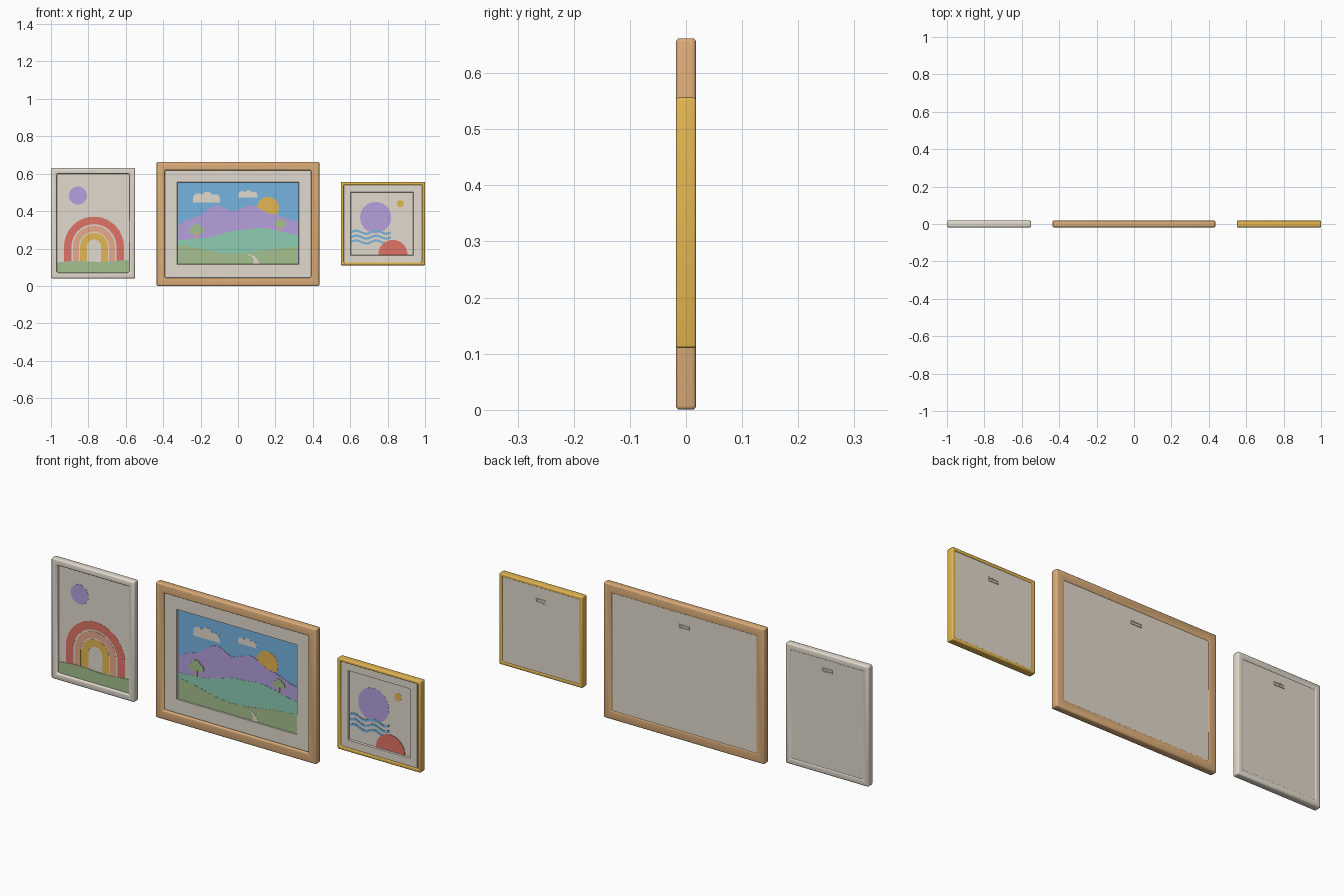
import bpy, bmesh, math
from mathutils import Vector

cube = bpy.data.objects.get("Cube")
if cube:
    bpy.data.objects.remove(cube)


def material(name, r, g, b):
    lin = [((c / 255 + 0.055) / 1.055) ** 2.4 for c in (r, g, b)] + [1]
    m = bpy.data.materials.new(name)
    m.use_nodes = True
    m.diffuse_color = lin
    m.node_tree.nodes["Principled BSDF"].inputs["Base Color"].default_value = lin
    return m


WHITE = material("warm white", 226, 218, 205)
OAK = material("oak", 220, 173, 121)
GOLD = material("gold", 228, 183, 82)
SKY = material("sky blue", 118, 180, 224)
PURPLE = material("lilac", 182, 160, 222)
TEAL = material("mint teal", 142, 205, 180)
GREEN = material("sage green", 165, 192, 143)
RED = material("coral red", 224, 115, 102)
PEACH = material("peach", 232, 170, 140)

PAPER = -0.002   # front face of the paper
LAYER = 0.0008   # step between painted layers


def finish(name, bm, mat, smooth=False):
    bmesh.ops.recalc_face_normals(bm, faces=bm.faces)
    mesh = bpy.data.meshes.new(name)
    bm.to_mesh(mesh)
    bm.free()
    mesh.materials.append(mat)
    ob = bpy.data.objects.new(name, mesh)
    bpy.context.collection.objects.link(ob)
    if smooth:
        bpy.ops.object.select_all(action='DESELECT')
        ob.select_set(True)
        bpy.context.view_layer.objects.active = ob
        bpy.ops.object.shade_smooth_by_angle(angle=math.radians(40))
    return ob


def ring(name, cx, cz, w, h, border, y0, y1, mat, bevel, slope=0.0):
    """Mitred rectangular frame; slope widens the front of the opening."""
    bm = bmesh.new()

    def loop(inset, y):
        a, b = w / 2 - inset, h / 2 - inset
        return [bm.verts.new((cx + sx * a, y, cz + sz * b))
                for sx, sz in ((-1, -1), (1, -1), (1, 1), (-1, 1))]

    loops = [loop(0, y0), loop(border - slope, y0), loop(border, y1), loop(0, y1)]
    for i in range(4):
        p, q = loops[i], loops[(i + 1) % 4]
        for k in range(4):
            n = (k + 1) % 4
            bm.faces.new((p[k], p[n], q[n], q[k]))
    if bevel:
        bmesh.ops.recalc_face_normals(bm, faces=bm.faces)
        sharp = [e for e in bm.edges if e.calc_face_angle() > 0.5]
        bmesh.ops.bevel(bm, geom=sharp, offset=bevel, segments=3,
                        profile=0.5, affect='EDGES', clamp_overlap=True)
    return finish(name, bm, mat, True)


def board(name, cx, cz, w, h, y0, y1, mat, bevel=0.0):
    bm = bmesh.new()
    bmesh.ops.create_cube(bm, size=1)
    for v in bm.verts:
        v.co = Vector((cx + v.co.x * w, (y0 + y1) / 2 + v.co.y * (y1 - y0), cz + v.co.z * h))
    if bevel:
        depth_edges = [e for e in bm.edges if abs(e.verts[0].co.y - e.verts[1].co.y) > 1e-5]
        bmesh.ops.bevel(bm, geom=depth_edges, offset=bevel, segments=4,
                        profile=0.5, affect='EDGES')
    return finish(name, bm, mat)


def plate(name, a, b, layer, mat):
    """Thin painted plate filling the strip between point rows a and b."""
    front = PAPER - layer * LAYER
    bm = bmesh.new()
    rows = [[bm.verts.new((x, front, z)) for x, z in row] for row in (a, b)]
    for i in range(len(a) - 1):
        bm.faces.new((rows[0][i], rows[0][i + 1], rows[1][i + 1], rows[1][i]))
    bmesh.ops.remove_doubles(bm, verts=bm.verts, dist=1e-5)
    bmesh.ops.dissolve_degenerate(bm, edges=bm.edges, dist=1e-6)
    out = bmesh.ops.extrude_face_region(bm, geom=bm.faces[:])
    for v in out["geom"]:
        if isinstance(v, bmesh.types.BMVert):
            v.co.y = PAPER + 0.0005
    return finish(name, bm, mat)


def arc(cx, cz, r, start=math.pi, end=0.0, n=24):
    return [(cx + r * math.cos(start + (end - start) * i / n),
             cz + r * math.sin(start + (end - start) * i / n)) for i in range(n + 1)]


def disc(name, cx, cz, r, layer, mat):
    plate(name, arc(cx, cz, r), arc(cx, cz, r, -math.pi), layer, mat)


def arch(name, cx, cz, r0, r1, foot, layer, mat):
    rows = [[(cx - r, foot)] + arc(cx, cz, r) + [(cx + r, foot)] for r in (r1, r0)]
    plate(name, *rows, layer, mat)


def smooth_line(pts, n=8):
    """Eased curve through a few points."""
    line = [pts[0]]
    for (x0, z0), (x1, z1) in zip(pts, pts[1:]):
        for i in range(1, n + 1):
            t = i / n
            line.append((x0 + (x1 - x0) * t, z0 + (z1 - z0) * t * t * (3 - 2 * t)))
    return line


def land(name, pts, bottom, layer, mat):
    top = smooth_line(pts)
    plate(name, top, [(x, bottom) for x, _ in top], layer, mat)


def puff(name, lobes, base, layer, mat, n=40):
    """Flat-bottomed outline over several round lobes."""
    lo = min(x - r for x, z, r in lobes)
    hi = max(x + r for x, z, r in lobes)
    xs = [lo + (hi - lo) * i / n for i in range(n + 1)]
    top = [(x, max([base + 0.001] + [cz + math.sqrt(r * r - (x - cx) ** 2)
                                     for cx, cz, r in lobes if abs(x - cx) < r])) for x in xs]
    plate(name, top, [(x, base) for x in xs], layer, mat)


# Frames with backing boards, paper and hangers
def picture(name, cx, cz, w, h, border, mat, bevel, hang, paper=WHITE):
    ring(name + "_frame", cx, cz, w, h, border, -0.018, 0.018, mat, bevel)
    iw, ih = w - 2 * border + 0.004, h - 2 * border + 0.004
    board(name + "_paper", cx, cz, iw, ih, PAPER, 0.004, paper)
    board(name + "_backing", cx, cz, iw, ih, 0.004, 0.014, WHITE)
    ring(name + "_hanger", cx, hang, 0.056, 0.018, 0.005, 0.0135, 0.0175, WHITE, 0.001)
    return iw, ih


picture("left", -0.775, 0.335, 0.45, 0.59, 0.031, WHITE, 0.008, 0.55)
mw, mh = picture("middle", 0, 0.331, 0.87, 0.662, 0.044, OAK, 0.007, 0.555, SKY)
rw, rh = picture("right", 0.775, 0.333, 0.45, 0.446, 0.016, GOLD, 0.005, 0.475)

# Mats with sloped openings
ring("middle_mat", 0, 0.335, mw, 0.575, (mw - 0.645) / 2, -0.010, 0.0, WHITE, 0, 0.003)
ring("right_mat", 0.77, 0.333, rw - 0.008, rh, (rw - 0.338) / 2, -0.010, 0.0, WHITE, 0, 0.003)

# Left artwork: rainbow on a lawn under a moon
disc("moon", -0.856, 0.483, 0.048, 1, PURPLE)
for name, r0, r1, mat in (("red", 0.120, 0.160, RED), ("peach", 0.080, 0.112, PEACH),
                          ("gold", 0.038, 0.074, GOLD)):
    arch("rainbow_" + name, -0.77, 0.21, r0, r1, 0.11, 1, mat)
land("lawn", [(-0.97, 0.126), (-0.87, 0.134), (-0.72, 0.128), (-0.58, 0.138)], 0.07, 3, GREEN)

# Middle artwork: landscape
disc("sun", 0.16, 0.418, 0.058, 1, GOLD)
puff("large_cloud", [(-0.212, 0.465, 0.03), (-0.165, 0.473, 0.03), (-0.122, 0.463, 0.027)],
     0.447, 1, WHITE)
puff("small_cloud", [(0.022, 0.486, 0.021), (0.055, 0.49, 0.021), (0.086, 0.485, 0.018)],
     0.474, 1, WHITE)
land("mountains", [(-0.322, 0.33), (-0.25, 0.36), (-0.11, 0.43), (-0.03, 0.40), (0.07, 0.43),
                   (0.18, 0.385), (0.322, 0.345)], 0.2, 2, PURPLE)
land("hills", [(-0.322, 0.245), (-0.2, 0.255), (0.02, 0.30), (0.12, 0.31), (0.322, 0.275)],
     0.14, 3, TEAL)
land("meadow", [(-0.322, 0.218), (-0.04, 0.172), (0.322, 0.208)], 0.112, 4, GREEN)

# Winding path
left_edge = [(0.045, 0.172), (0.075, 0.155), (0.085, 0.14), (0.08, 0.113)]
right_edge = [(0.053, 0.172), (0.09, 0.157), (0.105, 0.14), (0.118, 0.113)]
plate("path", right_edge, left_edge, 5, WHITE)

# Trees
for name, x, z, s in (("left_tree", -0.222, 0.295, 1.0), ("right_tree", 0.225, 0.33, 0.8)):
    trunk = 0.005 * s
    plate(name + "_trunk", [(x - trunk, z), (x + trunk, z)],
          [(x - trunk, z - 0.045 * s), (x + trunk, z - 0.045 * s)], 5, OAK)
    for i, (dx, dz, r) in enumerate(((-0.02, 0, 0.02), (0.02, 0.002, 0.02), (0, 0.016, 0.022))):
        disc(f"{name}_leaves_{i + 1}", x + dx * s, z + dz * s, r * s, 6 + i * 0.3, GREEN)

# Right artwork: abstract sea with sunset
disc("large_moon", 0.736, 0.366, 0.083, 1, PURPLE)
disc("small_sun", 0.868, 0.44, 0.019, 1, GOLD)
for i in range(3):
    xs = [0.606 + 0.212 * k / 48 for k in range(49)]
    mid = [0.287 - 0.026 * i + 0.008 * math.sin((x - 0.606) * 59) for x in xs]
    plate(f"wave_{i + 1}", [(x, z + 0.006) for x, z in zip(xs, mid)],
          [(x, z - 0.006) for x, z in zip(xs, mid)], 2, SKY)
dome = arc(0.828, 0.168, 0.078)
plate("red_hill", dome, [(x, 0.166) for x, z in dome], 3, RED)
